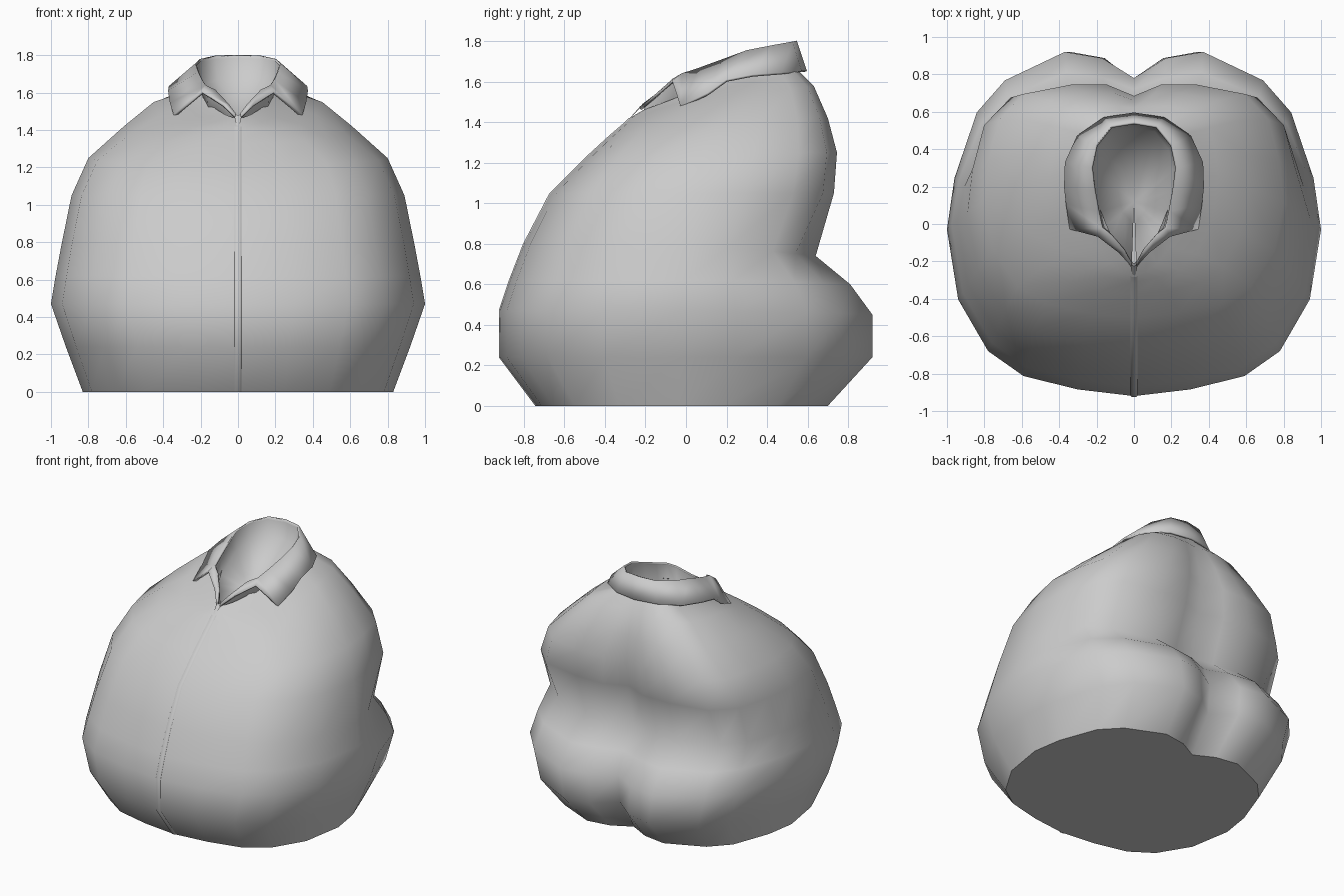
import bpy, bmesh, math
from mathutils import Vector

cube = bpy.data.objects.get("Cube")
if cube:
    bpy.data.objects.remove(cube, do_unlink=True)

grey = bpy.data.materials.new("shirt grey")
grey.use_nodes = True
grey.diffuse_color = (0.6, 0.6, 0.6, 1)
grey.node_tree.nodes["Principled BSDF"].inputs["Base Color"].default_value = (0.6, 0.6, 0.6, 1)


def loft(name, rows, closed=False, cap=False, angle=80):
    """Skin equal-length rows of points with quads."""
    bm = bmesh.new()
    grid = [[bm.verts.new(p) for p in row] for row in rows]
    n = len(rows[0])
    for a, b in zip(grid, grid[1:]):
        for i in range(n if closed else n - 1):
            j = (i + 1) % n
            bm.faces.new((a[i], a[j], b[j], b[i]))
    bmesh.ops.remove_doubles(bm, verts=bm.verts, dist=0.0001)
    if cap:
        # Own vertices keep the rim of the flat base crisp
        bm.faces.new([bm.verts.new(p) for p in reversed(rows[0])])
    mesh = bpy.data.meshes.new(name)
    bm.to_mesh(mesh)
    bm.free()
    mesh.materials.append(grey)
    obj = bpy.data.objects.new(name, mesh)
    bpy.context.collection.objects.link(obj)
    bpy.ops.object.select_all(action="DESELECT")
    obj.select_set(True)
    bpy.context.view_layer.objects.active = obj
    bpy.ops.object.shade_smooth_by_angle(angle=math.radians(angle))
    return obj


def flip(points):
    return [(-x, y, z) for x, y, z in points]


def both(half):
    return flip(half[:0:-1]) + half


# Half outlines, front centre to back centre: shared front, seat and upper back
front = [(0, -1), (.3, -.96), (.59, -.88), (.78, -.73), (.94, -.42), (1, 0)]
seat = front + [(.96, .29), (.84, .66), (.69, .84), (.37, 1), (.17, .965), (0, 1)]
back = front + [(.97, .35), (.90, .70), (.74, .92), (.42, 1), (.18, 1), (0, 1)]

# Body sections: outline, heights (front, side, back), half width,
# depths (front, widest, back), cleft depth, front pinch
sections = [
    (seat, (0, 0, 0), .83, (-.74, -.03, .70), .10, 0),
    (seat, (.24, .24, .24), .92, (-.92, -.03, .92), .16, 0),
    (seat, (.47, .47, .45), 1.0, (-.92, -.03, .92), .14, 0),
    (seat, (.62, .62, .60), .975, (-.87, 0, .81), .09, 0),
    (seat, (.80, .78, .74), .945, (-.80, .02, .64), .04, 0),
    (back, (1.05, 1.05, 1.05), .89, (-.67, .06, .73), .07, 0),
    (back, (1.22, 1.25, 1.25), .80, (-.50, .12, .745), .06, 0),
    (back, (1.33, 1.42, 1.42), .61, (-.38, .20, .70), .04, 0),
    (back, (1.39, 1.55, 1.58), .45, (-.31, .25, .63), .01, .1),
    (back, (1.42, 1.60, 1.65), .30, (-.28, .30, .56), 0, .35),
    (back, (1.46, 1.65, 1.70), .22, (-.21, .30, .53), 0, .6),
]


def section(outline, heights, width, depths, cleft, pinch):
    half = []
    for tx, ty in outline:
        end = 0 if ty < 0 else 2
        bend = -ty if ty < 0 else ty * ty
        y = depths[1] + abs(ty) * (depths[end] - depths[1])
        z = heights[1] + bend * (heights[end] - heights[1])
        x = tx * width * (1 - pinch * ty * ty if ty < 0 else 1)
        half.append((x, y, z))
    x, y, z = half[-1]
    half[-1] = (x, y - cleft, z)
    return half + flip(half[-2:0:-1])


loft("shirt_body", [section(*s) for s in sections], closed=True, cap=True)

# Front button strip, barely proud of the body
strip = []
for outline, heights, width, depths, cleft, pinch in sections[:-1]:
    y, z = depths[0], heights[0]
    strip.append([(-.02, y + .004, z), (-.012, y - .004, z),
                  (.012, y - .004, z), (.02, y + .004, z)])
loft("front_placket", strip)

# Collar: fold line and outer edge, back centre to front centre
fold = [(0, .54, 1.80), (.12, .52, 1.795), (.20, .42, 1.775), (.225, .30, 1.75),
        (.21, .18, 1.705), (.19, .07, 1.665), (.17, -.02, 1.635), (.12, -.06, 1.61),
        (.05, -.14, 1.535), (.012, -.21, 1.485)]
edge = [(0, .59, 1.65), (.16, .565, 1.65), (.30, .47, 1.64), (.365, .33, 1.63),
        (.37, .20, 1.605), (.36, .11, 1.54), (.34, -.025, 1.475), (.19, -.065, 1.60),
        (.08, -.15, 1.53), (.012, -.225, 1.465)]

# Fall of the collar, with pointed tips
collar = loft("collar", [both(fold), both(edge)], angle=45)
solid = collar.modifiers.new("cloth", "SOLIDIFY")
solid.thickness = .014
solid.offset = 0

# Inside of the neck, sloping down to a shallow floor
centre = Vector((0, .12, 1.44))
wall = [(x * .93, y * .95, z - .13) for x, y, z in fold]
floor = [tuple(Vector(p).lerp(centre, .6)) for p in wall]
floor = [(x, y, min(z, 1.5)) for x, y, z in floor]
middle = [tuple(centre)] * len(fold)
loft("neck_lining", [both(r) for r in (fold, wall, floor, middle)])

# Small notch piece closing the front of the neckline
loft("collar_notch", [[(-.022, -.21, 1.485), (0, -.225, 1.48), (.022, -.21, 1.485)],
                      [(-.004, -.29, 1.405), (0, -.295, 1.40), (.004, -.29, 1.405)]])
